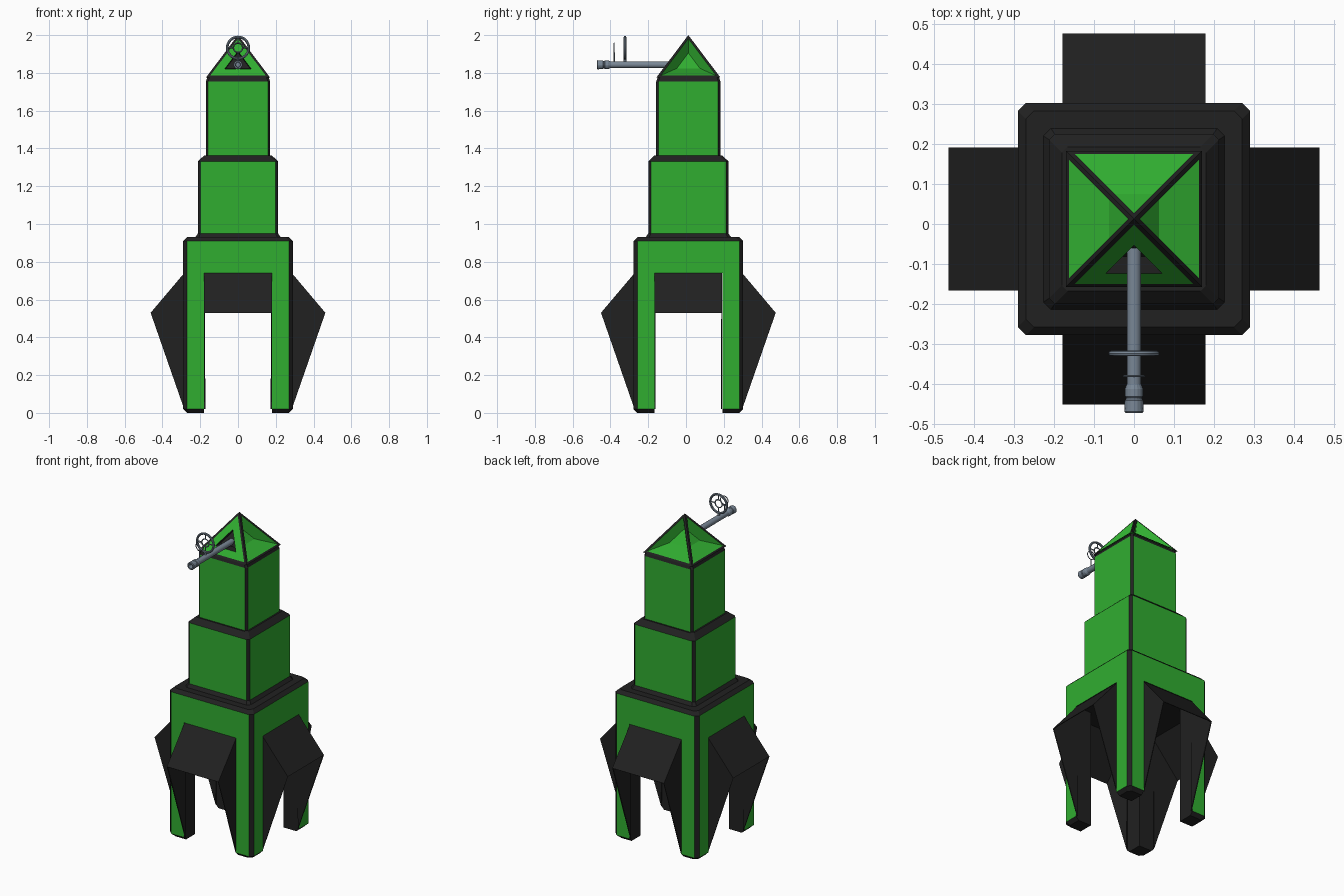
import bpy, bmesh, math
from mathutils import Vector, Matrix

if "Cube" in bpy.data.objects:
    bpy.data.objects.remove(bpy.data.objects["Cube"])

CY = 0.0125  # the tower sits slightly behind the origin


def material(name, rgb):
    m = bpy.data.materials.new(name)
    m.diffuse_color = (*rgb, 1)
    m.use_nodes = True
    m.node_tree.nodes["Principled BSDF"].inputs["Base Color"].default_value = m.diffuse_color
    return m


GREEN = material("green_panel", (0.03, 0.42, 0.03))
DARK = material("dark_trim", (0.015, 0.015, 0.015))
STEEL = material("gun_steel", (0.19, 0.24, 0.30))


def finish(name, bm, mats, y=CY):
    me = bpy.data.meshes.new(name)
    bm.to_mesh(me)
    bm.free()
    for m in mats:
        me.materials.append(m)
    ob = bpy.data.objects.new(name, me)
    ob.location.y = y
    bpy.context.collection.objects.link(ob)
    return ob


def loft(name, rings):
    """Skin stacked outlines; upright outward sides are green, the rest dark."""
    bm = bmesh.new()
    vs = [[bm.verts.new(p) for p in r] for r in rings]
    n = len(vs[0])
    for a, b in zip(vs, vs[1:]):
        for i in range(n):
            j = (i + 1) % n
            bm.faces.new((a[i], a[j], b[j], b[i]))
    bm.faces.new(vs[0][::-1])
    bm.faces.new(vs[-1])
    bmesh.ops.recalc_face_normals(bm, faces=bm.faces)
    for f in bm.faces:
        c, nn = f.calc_center_median(), f.normal
        green = any(abs(nn[k]) > 0.99 and nn[k] * c[k] > 0 for k in (0, 1))
        f.material_index = 0 if green else 1
    return finish(name, bm, (GREEN, DARK))


def octagon(h, z, c=0.02):
    pts = [(h, -h + c), (h, h - c), (h - c, h), (-h + c, h),
           (-h, h - c), (-h, -h + c), (-h + c, -h), (h - c, -h)]
    return [(x, y, z) for x, y in pts]


# stacked tower blocks
loft("base_block", [octagon(.29, .74), octagon(.29, .91), octagon(.27, .93)])
loft("middle_tier", [octagon(.23, .925), octagon(.212, .95, .014),
                     octagon(.212, 1.332, .014), octagon(.18, 1.362, .014)])
loft("upper_tier", [octagon(.17, 1.36, .012), octagon(.17, 1.755, .012), octagon(.163, 1.775, .012)])


# four legs with bevelled outer corner and foot
def leg_ring(z, o, sx, sy):
    i, c = .18, .02
    pts = [(i, i), (o, i), (o, o - c), (o - c, o), (i, o)]
    return [(x * sx, y * sy, z) for x, y in pts]


for sy, fb in ((-1, "front"), (1, "back")):
    for sx, lr in ((-1, "left"), (1, "right")):
        loft(f"{fb}_{lr}_leg", [leg_ring(0, .27, sx, sy), leg_ring(.02, .29, sx, sy),
                                leg_ring(.74, .29, sx, sy)])

# flared hood over each archway: sloping top and two triangular cheeks
SIDES = ("front", "right", "back", "left")
for k, side in enumerate(SIDES):
    bm = bmesh.new()
    w = .179
    l, r = [[bm.verts.new((x, -d, z)) for d, z in ((.285, .74), (.4625, .53), (.285, .02))]
            for x in (-w, w)]
    bm.faces.new((l[0], l[1], r[1], r[0]))
    bm.faces.new((l[0], l[2], l[1]))
    bm.faces.new((r[0], r[1], r[2]))
    bmesh.ops.rotate(bm, verts=bm.verts, cent=(0, 0, 0), matrix=Matrix.Rotation(k * math.pi / 2, 3, 'Z'))
    ob = finish(f"{side}_hood", bm, (DARK,))
    sol = ob.modifiers.new("thickness", 'SOLIDIFY')
    sol.thickness = .006
    sol.offset = -1

# pyramid roof: dark ribs, sunken green panels, dark gun port at the front
apex, eave, half = 2.0, 1.775, .17
bm = bmesh.new()
for k in range(4):
    rot = Matrix.Rotation(k * math.pi / 2, 3, 'Z')
    tri = [Vector((-half, -half, eave)), Vector((half, -half, eave)), Vector((0, 0, apex))]
    a, b, c = [(tri[(i + 1) % 3] - tri[(i + 2) % 3]).length for i in range(3)]
    centre = (tri[0] * a + tri[1] * b + tri[2] * c) / (a + b + c)
    # (scale about the incentre, inward push, material of the band leading to it)
    if k == 0:
        steps = ((1, 0, 0), (.87, 0, 1), (.42, 0, 0), (.38, .04, 1))
    else:
        steps = ((1, 0, 0), (.87, 0, 1), (.36, .07, 0))
    prev = None
    for s, push, mat in steps:
        ring = [bm.verts.new(rot @ (centre + (p - centre) * s + Vector((0, push, 0)))) for p in tri]
        if prev:
            for i in range(3):
                j = (i + 1) % 3
                bm.faces.new((prev[i], prev[j], ring[j], ring[i])).material_index = mat
        prev = ring
    bm.faces.new(prev).material_index = 1 if k == 0 else 0
bmesh.ops.remove_doubles(bm, verts=bm.verts, dist=1e-5)
finish("roof", bm, (GREEN, DARK))


# gun parts
def steel(name):
    ob = bpy.context.object
    ob.name = name
    ob.data.materials.append(STEEL)
    bpy.ops.object.shade_smooth_by_angle(angle=math.radians(40))


def rod(name, p, q, r, sides=12):
    p, q = Vector(p), Vector(q)
    bpy.ops.mesh.primitive_cylinder_add(
        vertices=sides, radius=r, depth=(q - p).length, location=(p + q) / 2,
        rotation=(q - p).to_track_quat('Z', 'Y').to_euler())
    steel(name)


def ring(name, y, z, R, r):
    bpy.ops.mesh.primitive_torus_add(major_radius=R, minor_radius=r, major_segments=32, minor_segments=8,
                                     location=(0, y, z), rotation=(math.pi / 2, 0, 0))
    steel(name)


GZ, WZ = 1.843, 1.933
rod("barrel", (0, -.06, GZ), (0, -.42, GZ), .018, 16)

# muzzle as a turned profile with a hollow bore and ribs
prof = [(.018, -.40), (.023, -.412), (.023, -.43), (.020, -.433), (.020, -.437), (.023, -.44),
        (.024, -.468), (.021, -.4715), (.014, -.4715), (.012, -.43), (0, -.43)]
bm = bmesh.new()
vs = [bm.verts.new((r, y, 0)) for r, y in prof]
edges = [bm.edges.new(e) for e in zip(vs, vs[1:])]
bmesh.ops.spin(bm, geom=vs + edges, cent=(0, 0, 0), axis=(0, 1, 0), angle=math.tau, steps=16)
bmesh.ops.remove_doubles(bm, verts=bm.verts, dist=1e-5)
bmesh.ops.recalc_face_normals(bm, faces=bm.faces)
finish("muzzle", bm, (STEEL,), 0).location.z = GZ

# rear wheel sight with spokes, and the finer front sight
ring("rear_sight_ring", -.323, WZ, .057, .007)
ring("rear_sight_inner_ring", -.323, WZ, .024, .0035)
for i in range(4):
    t = math.pi / 4 * (2 * i + 1) - math.pi / 4
    d = Vector((math.cos(t), 0, math.sin(t)))
    o = Vector((0, -.323, WZ))
    rod("rear_sight_spoke", o + d * .024, o + d * .055, .0035, 8)
rod("rear_sight_post", (0, -.323, GZ), (0, -.323, WZ - .054), .007)
ring("front_sight_ring", -.38, WZ, .026, .0025)
rod("front_sight_post", (0, -.38, GZ), (0, -.38, WZ - .025), .003, 8)
